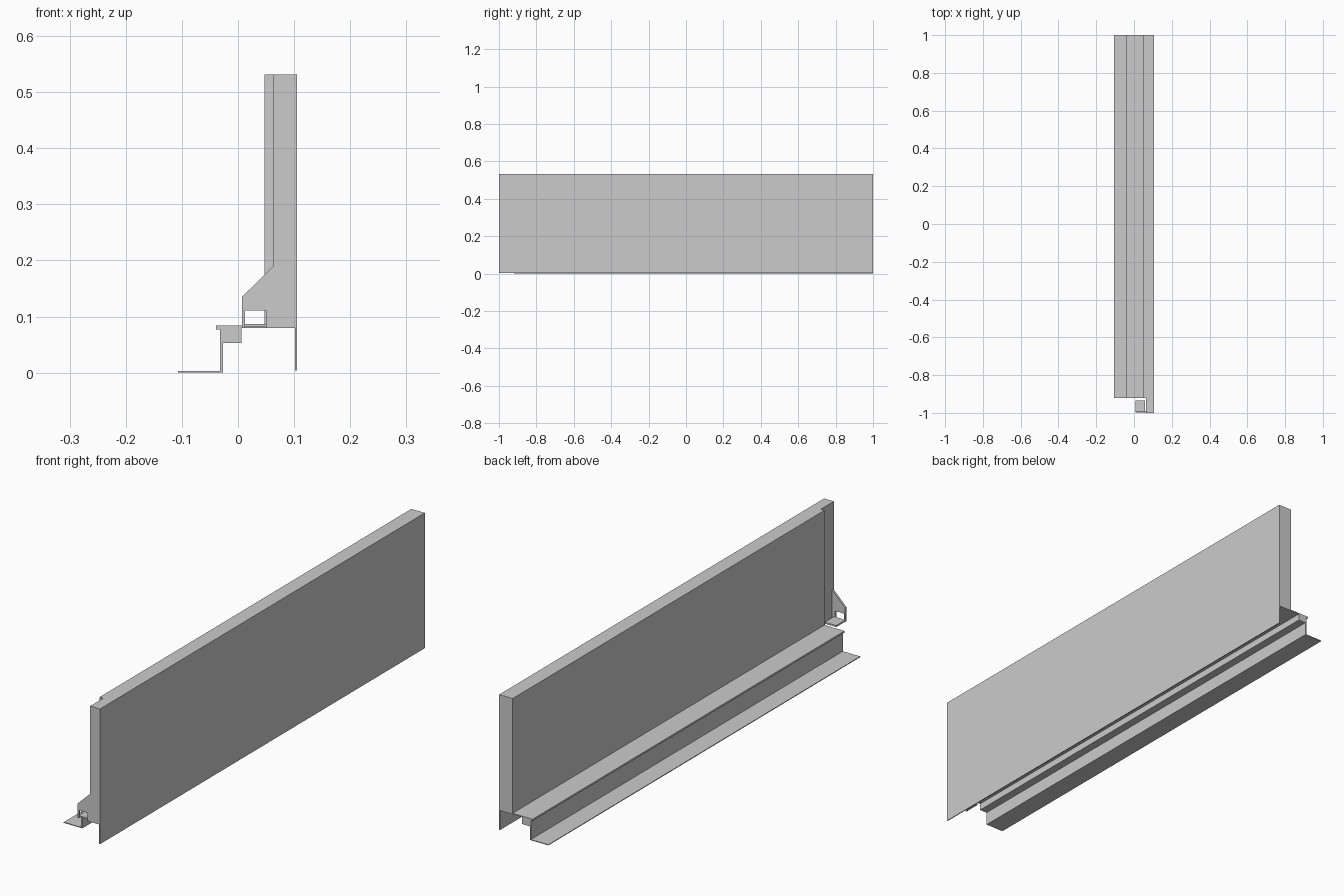
import bpy, bmesh
from mathutils import Vector

if "Cube" in bpy.data.objects:
    bpy.data.objects.remove(bpy.data.objects["Cube"])


def extrude_profile(name, points, start, end, axis):
    """Extrude a closed 2D outline along 'y' (points are x,z) or 'z' (points are x,y)."""
    bm = bmesh.new()
    if axis == 'y':
        verts = [bm.verts.new((a, start, b)) for a, b in points]
        move = Vector((0, end - start, 0))
    else:
        verts = [bm.verts.new((a, b, start)) for a, b in points]
        move = Vector((0, 0, end - start))
    face = bm.faces.new(verts)
    ext = bmesh.ops.extrude_face_region(bm, geom=[face])
    moved = [g for g in ext['geom'] if isinstance(g, bmesh.types.BMVert)]
    bmesh.ops.translate(bm, verts=moved, vec=move)
    bmesh.ops.recalc_face_normals(bm, faces=bm.faces)
    mesh = bpy.data.meshes.new(name)
    bm.to_mesh(mesh)
    bm.free()
    obj = bpy.data.objects.new(name, mesh)
    bpy.context.collection.objects.link(obj)
    return obj


RAIL_END = -0.92

# Upright panel body, thinner at the front end
extrude_profile("panel_body", [
    (0.1015, -1), (0.1015, 1), (0.047, 1), (0.047, RAIL_END),
    (0.063, RAIL_END), (0.063, -1)], 0.08, 0.531, 'z')

# Face sheet that hangs below the body
extrude_profile("face_sheet", [
    (0.1015, 0.004), (0.105, 0.004), (0.105, 0.531), (0.1015, 0.531)], -1, 1, 'y')

# Stepped rail: foot flange, web, box section, lip and ledge
extrude_profile("stepped_rail", [
    (-0.107, 0), (-0.027, 0), (-0.027, 0.053), (0.006, 0.053),
    (0.006, 0.080), (0.047, 0.080), (0.047, 0.084), (-0.039, 0.084),
    (-0.039, 0.077), (-0.032, 0.077), (-0.032, 0.003), (-0.107, 0.003)],
    RAIL_END, 1, 'y')

# End bracket plate with a rectangular opening
extrude_profile("bracket_plate", [
    (0.007, 0.08), (0.0125, 0.08), (0.0125, 0.111), (0.05, 0.111),
    (0.05, 0.08), (0.063, 0.08), (0.063, 0.19), (0.007, 0.135)],
    -0.998, -0.990, 'y')

# Bracket base flange
extrude_profile("bracket_base", [
    (0.007, 0.081), (0.057, 0.081), (0.057, 0.087), (0.007, 0.087)],
    -0.992, -0.935, 'y')
